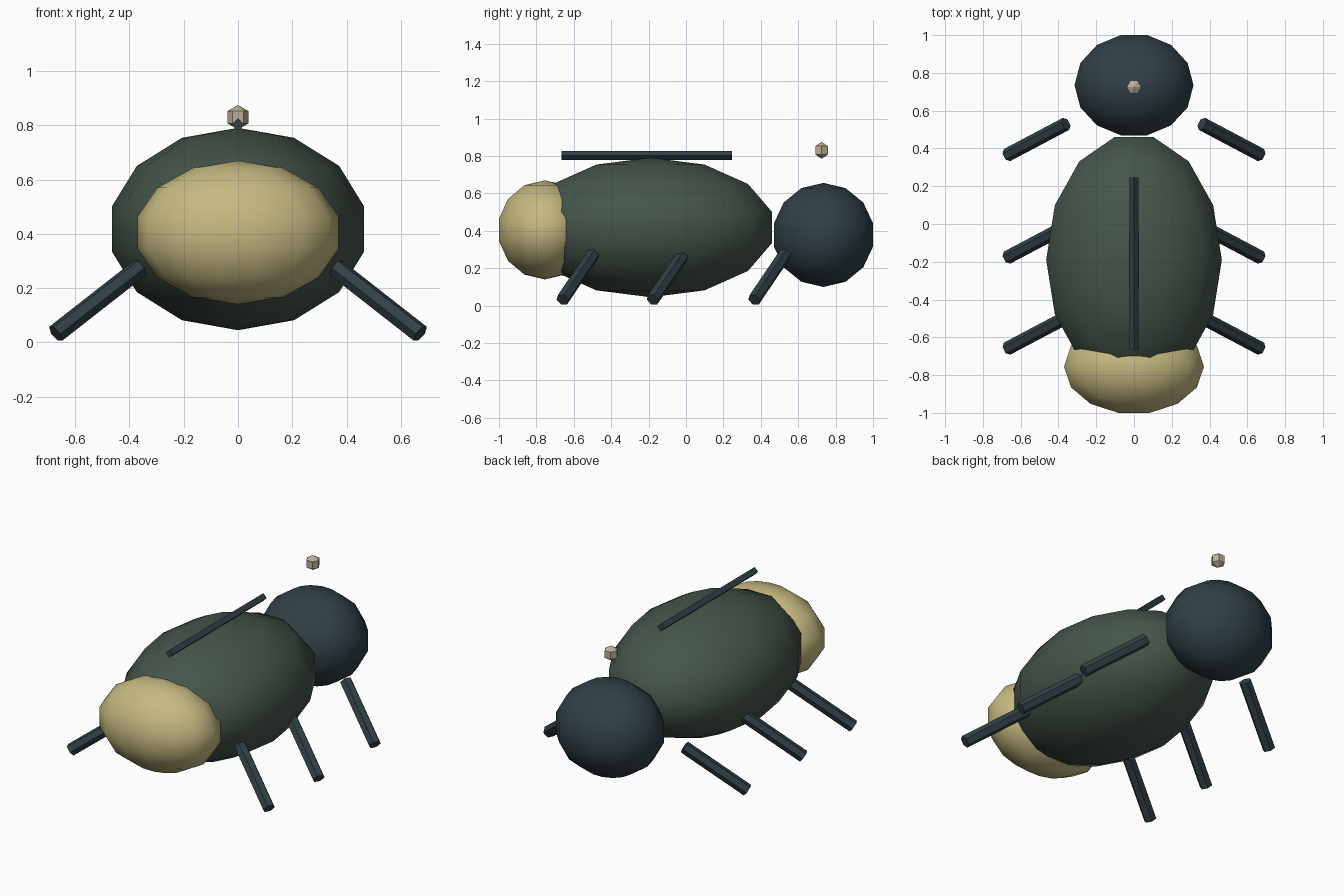
import bpy
import bmesh
import math
from mathutils import Vector, Matrix

if "Cube" in bpy.data.objects:
    bpy.data.objects.remove(bpy.data.objects["Cube"])


def material(name, rgb):
    m = bpy.data.materials.new(name)
    m.diffuse_color = (*rgb, 1)
    m.use_nodes = True
    m.node_tree.nodes["Principled BSDF"].inputs["Base Color"].default_value = m.diffuse_color
    return m


GREEN = material("dark_green", (0.060, 0.090, 0.068))
SLATE = material("slate", (0.030, 0.051, 0.062))
TAN = material("tan", (0.56, 0.49, 0.22))
BEIGE = material("beige", (0.50, 0.43, 0.32))


def finish(name, bm, mat, smooth):
    bmesh.ops.recalc_face_normals(bm, faces=bm.faces[:])
    for f in bm.faces:
        f.smooth = smooth
    mesh = bpy.data.meshes.new(name)
    bm.to_mesh(mesh)
    bm.free()
    mesh.materials.append(mat)
    ob = bpy.data.objects.new(name, mesh)
    bpy.context.collection.objects.link(ob)
    return ob


def corner_on_x(bm):
    """Turn a round primitive so that one of its corners lies on the x axis."""
    if max(v.co.y for v in bm.verts) > max(v.co.x for v in bm.verts) + 1e-5:
        bmesh.ops.rotate(bm, verts=bm.verts[:], matrix=Matrix.Rotation(math.pi / 2, 3, 'Z'))


def ellipsoid(name, centre, radii, mat, segments=14, rings=7, smooth=True):
    bm = bmesh.new()
    bmesh.ops.create_uvsphere(bm, u_segments=segments, v_segments=rings, radius=1)
    corner_on_x(bm)
    bmesh.ops.scale(bm, vec=radii, verts=bm.verts[:])
    bmesh.ops.translate(bm, vec=centre, verts=bm.verts[:])
    return finish(name, bm, mat, smooth)


def rod(name, start, end, radius, sides, mat):
    start, end = Vector(start), Vector(end)
    axis = end - start
    bm = bmesh.new()
    bmesh.ops.create_cone(bm, cap_ends=True, segments=sides, radius1=radius,
                          radius2=radius, depth=axis.length)
    corner_on_x(bm)
    turn = axis.to_track_quat('Z', 'Y').to_matrix().to_4x4()
    bmesh.ops.transform(bm, matrix=Matrix.Translation((start + end) / 2) @ turn, verts=bm.verts[:])
    return finish(name, bm, mat, False)


# Main body masses
ellipsoid("body", (0, -0.19, 0.418), (0.477, 0.684, 0.373), GREEN)
ellipsoid("front_bulge", (0, -0.755, 0.405), (0.38, 0.258, 0.265), TAN)
ellipsoid("rear_ball", (0, 0.735, 0.378), (0.323, 0.279, 0.278), SLATE)

# Ridge rod along the back and the small floating bead
rod("back_ridge", (0, -0.665, 0.802), (0, 0.245, 0.802), 0.0235, 4, SLATE)
ellipsoid("bead", (0, 0.725, 0.83), (0.045, 0.045, 0.045), BEIGE, 6, 3, False)

# Three pairs of splayed legs
for row, y in (("front", -0.66), ("middle", -0.178), ("rear", 0.365)):
    for side, s in (("left", -1), ("right", 1)):
        rod(f"{row}_{side}_leg", (s * 0.36, y + 0.165, 0.276), (s * 0.672, y, 0.032),
            0.036, 6, SLATE)
